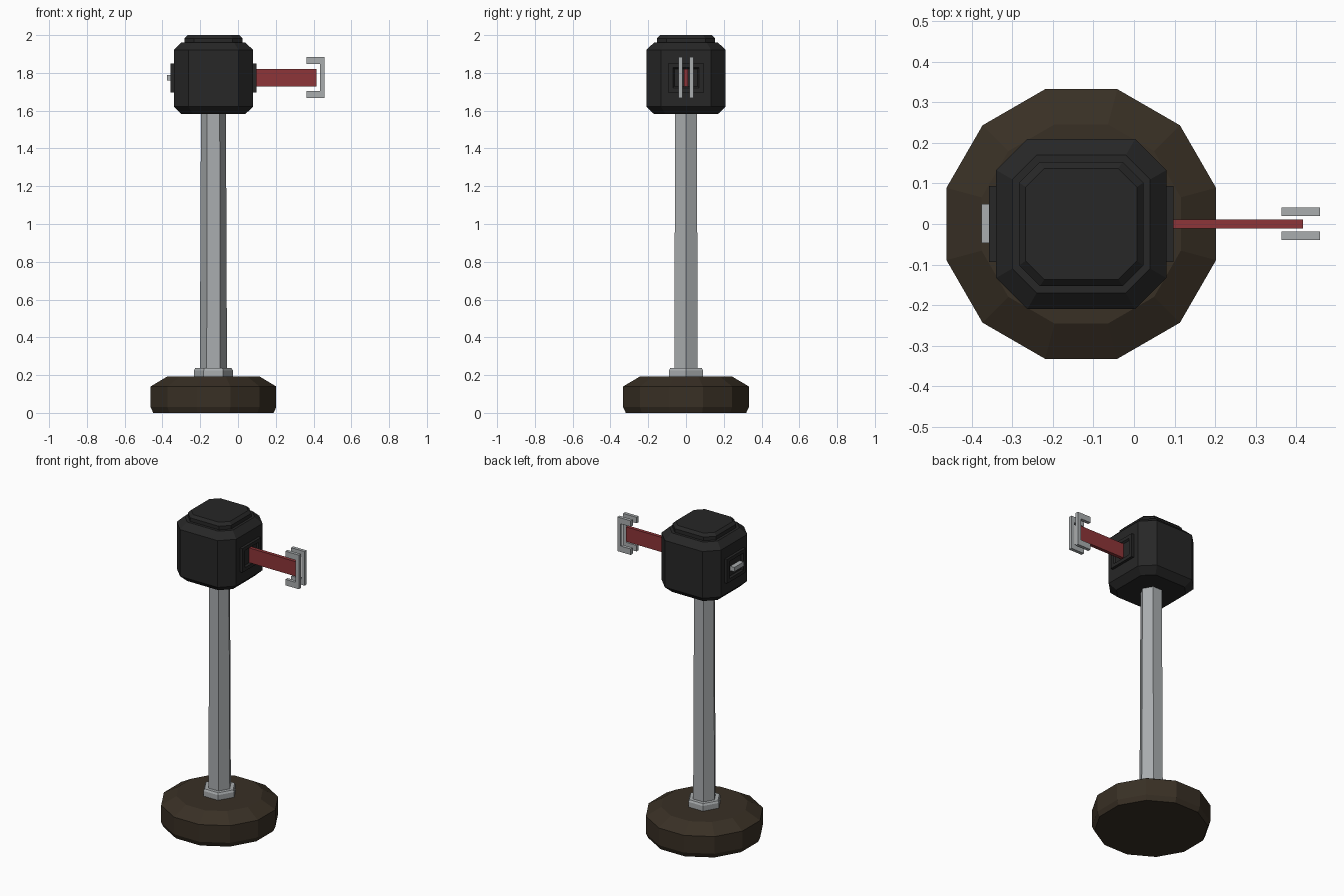
import bpy, bmesh, math
from mathutils import Vector

if "Cube" in bpy.data.objects:
    bpy.data.objects.remove(bpy.data.objects["Cube"], do_unlink=True)

CX = -0.13      # post axis
ARM_Z = 1.774   # height of the belt


def material(name, rgb):
    m = bpy.data.materials.new(name)
    m.use_nodes = True
    m.diffuse_color = (*rgb, 1)
    m.node_tree.nodes["Principled BSDF"].inputs["Base Color"].default_value = (*rgb, 1)
    return m


brown = material("dark brown", (0.040, 0.029, 0.018))
black = material("charcoal black", (0.020, 0.020, 0.020))
steel = material("steel grey", (0.40, 0.42, 0.43))
red = material("belt red", (0.27, 0.036, 0.040))


def finish(name, bm, mat):
    bmesh.ops.recalc_face_normals(bm, faces=bm.faces)
    mesh = bpy.data.meshes.new(name)
    bm.to_mesh(mesh)
    bm.free()
    mesh.materials.append(mat)
    ob = bpy.data.objects.new(name, mesh)
    bpy.context.collection.objects.link(ob)
    return ob


def loft(name, rings, mat):
    """Skin a stack of equal-length point rings and cap both ends."""
    bm = bmesh.new()
    loops = [[bm.verts.new(p) for p in ring] for ring in rings]
    n = len(loops[0])
    for a, b in zip(loops, loops[1:]):
        for i in range(n):
            j = (i + 1) % n
            bm.faces.new((a[i], a[j], b[j], b[i]))
    bm.faces.new(loops[0])
    bm.faces.new(loops[-1])
    return finish(name, bm, mat)


def polygon(sides, r, z, turn=0.0):
    angles = [turn + math.tau * i / sides for i in range(sides)]
    return [Vector((CX + r * math.cos(a), r * math.sin(a), z)) for a in angles]


def clipped_square(h, c, z):
    k = h - c
    pts = [(h, -k), (h, k), (k, h), (-k, h), (-h, k), (-h, -k), (-k, -h), (k, -h)]
    return [Vector((CX + x, y, z)) for x, y in pts]


def box(name, lo, hi, mat):
    rings = [[(lo[0], lo[1], z), (hi[0], lo[1], z), (hi[0], hi[1], z), (lo[0], hi[1], z)]
             for z in (lo[2], hi[2])]
    return loft(name, rings, mat)


# Weighted twelve-sided base
loft("base", [polygon(12, r, z, math.pi / 12) for r, z in
              ((0.330, 0), (0.344, 0.03), (0.344, 0.14), (0.254, 0.192))], brown)

# Six-sided collar and tapering post
loft("collar", [polygon(6, r, z) for r, z in
                ((0.103, 0.18), (0.103, 0.225), (0.096, 0.237))], steel)
loft("post", [polygon(6, r, z) for r, z in ((0.072, 0.18), (0.066, 1.62))], steel)

# Chamfered head and its cap
loft("head", [clipped_square(h, c, z) for h, c, z in
              ((0.170, 0.06, 1.583), (0.210, 0.077, 1.622),
               (0.210, 0.077, 1.921), (0.170, 0.06, 1.96))], black)
loft("head_cap", [clipped_square(h, c, z) for h, c, z in
                  ((0.153, 0.051, 1.95), (0.153, 0.051, 1.983), (0.137, 0.046, 2.0))], black)

# Framed slot plate on each side: outer wall, rim, then a shallow recess
for side, name in ((1, "left_slot_plate"), (-1, "right_slot_plate")):
    rings = []
    for out, hy, hz in ((0.20, 0.094, 0.077), (0.227, 0.094, 0.077),
                        (0.227, 0.070, 0.055), (0.217, 0.062, 0.047)):
        rings.append([(CX + side * out, y * hy, ARM_Z + z * hz)
                      for y, z in ((-1, -1), (1, -1), (1, 1), (-1, 1))])
    loft(name, rings, black)

# Retractable belt
box("belt", (0.07, -0.011, ARM_Z - 0.047), (0.416, 0.011, ARM_Z + 0.047), red)

# Pair of C-shaped hooks at the end of the belt
hook = [(0.363, 0.109), (0.458, 0.109), (0.458, -0.109), (0.363, -0.109),
        (0.363, -0.071), (0.434, -0.071), (0.434, 0.071), (0.363, 0.071)]
for y, name in ((-0.029, "front_hook"), (0.030, "back_hook")):
    loft(name, [[(x, y + t, ARM_Z + 0.002 + z) for x, z in hook]
                for t in (-0.0105, 0.0105)], steel)

# Receiving tab on the opposite side
box("receiver_tab", (-0.376, -0.047, ARM_Z - 0.014), (-0.33, 0.049, ARM_Z + 0.014), steel)
